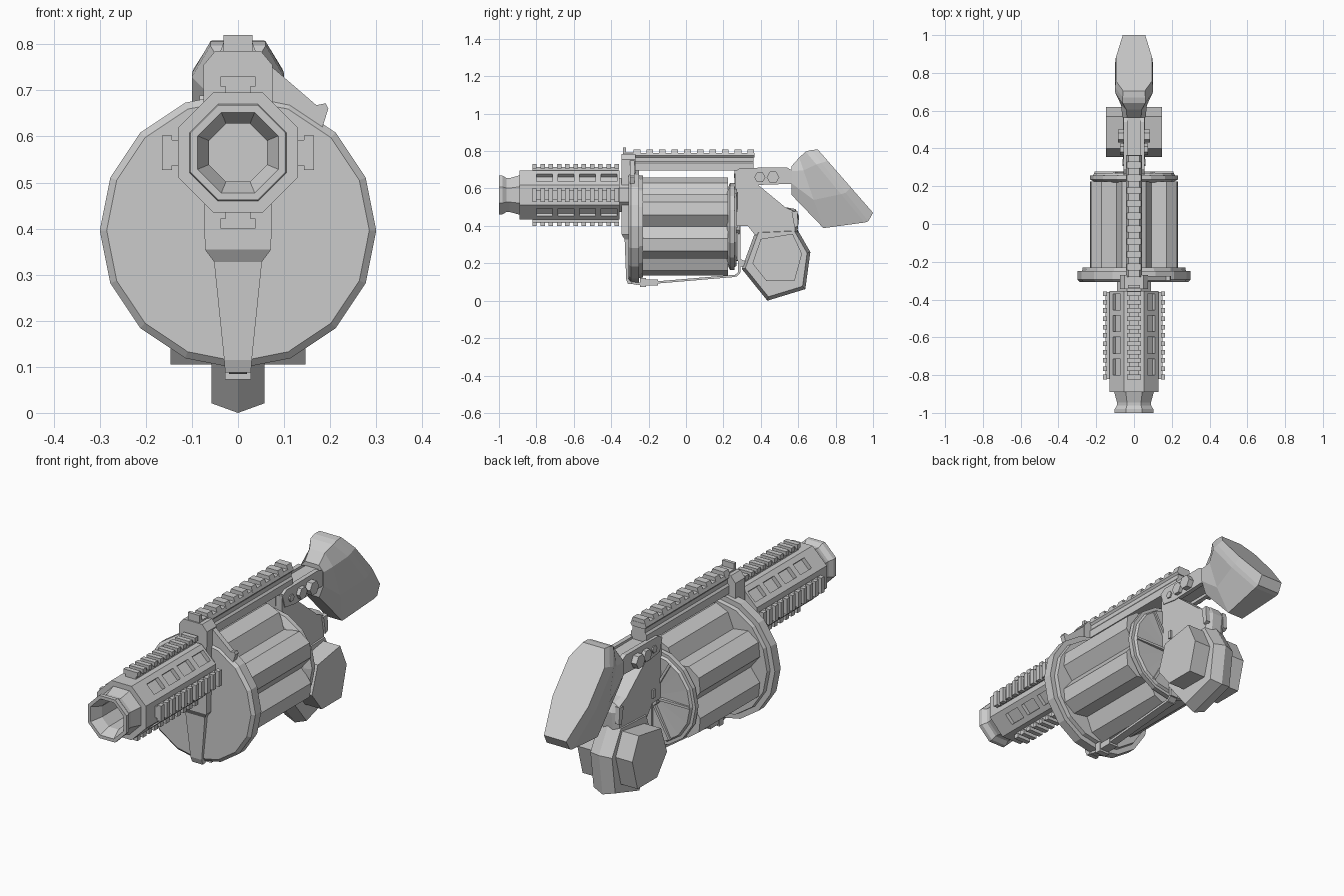
import bpy, bmesh
from math import sin, cos, pi, radians, hypot
from mathutils import Vector, Matrix

if "Cube" in bpy.data.objects:
    bpy.data.objects.remove(bpy.data.objects["Cube"])

BARREL_Z, DRUM_Z = 0.565, 0.396


def finish(name, bm):
    bmesh.ops.recalc_face_normals(bm, faces=bm.faces)
    me = bpy.data.meshes.new(name)
    bm.to_mesh(me)
    bm.free()
    ob = bpy.data.objects.new(name, me)
    bpy.context.collection.objects.link(ob)
    return ob


def loft(name, rings):
    """Skin equal-length rings of points and cap both ends."""
    bm = bmesh.new()
    vs = [[bm.verts.new(p) for p in r] for r in rings]
    n = len(vs[0])
    for a, b in zip(vs, vs[1:]):
        for i in range(n):
            j = (i + 1) % n
            bm.faces.new((a[i], a[j], b[j], b[i]))
    bm.faces.new(vs[0])
    bm.faces.new(vs[-1])
    return finish(name, bm)


def side_prism(name, pts, x0, x1):
    return loft(name, [[(x, y, z) for y, z in pts] for x in (x0, x1)])


def front_prism(name, pts, y0, y1):
    return loft(name, [[(x, y, z) for x, z in pts] for y in (y0, y1)])


def lathe(name, profile, z, sides, turn=0.0):
    """Rings of (y, radius) around a y-parallel axis."""
    return loft(name, [[(r * cos(2 * pi * i / sides + turn), y, z + r * sin(2 * pi * i / sides + turn))
                        for i in range(sides)] for y, r in profile])


def boxes(name, items):
    """Items: (centre, size, turn about y, pivot z); all in one mesh."""
    bm = bmesh.new()
    for c, s, turn, pz in items:
        m = (Matrix.Translation((0, 0, pz)) @ Matrix.Rotation(turn, 4, 'Y')
             @ Matrix.Translation(c) @ Matrix.Diagonal((*s, 1)))
        bmesh.ops.create_cube(bm, size=1, matrix=m)
    return finish(name, bm)


def box(name, x0, x1, y0, y1, z0, z1):
    return boxes(name, [(((x0 + x1) / 2, (y0 + y1) / 2, (z0 + z1) / 2), (x1 - x0, y1 - y0, z1 - z0), 0, 0)])


def strip(name, path, half_w, t):
    """Thin strap following (y, z) points."""
    for k, (a, b) in enumerate(zip(path, path[1:])):
        l = hypot(b[0] - a[0], b[1] - a[1])
        ny, nz = -(b[1] - a[1]) / l * t / 2, (b[0] - a[0]) / l * t / 2
        side_prism(f"{name}_{k}", [(a[0] + ny, a[1] + nz), (b[0] + ny, b[1] + nz),
                                   (b[0] - ny, b[1] - nz), (a[0] - ny, a[1] - nz)], -half_w, half_w)


# octagonal barrel, handguard and bore
k8 = 1 / cos(pi / 8)
guard = lathe("barrel_handguard", [(y, a * k8) for y, a in [
    (-0.29, 0.09), (-0.355, 0.09), (-0.355, 0.13), (-0.89, 0.13), (-0.89, 0.105), (-0.945, 0.09),
    (-0.96, 0.09), (-0.98, 0.103), (-1.0, 0.103), (-1.0, 0.0875), (-0.95, 0.063), (-0.6, 0.063)]],
    BARREL_Z, 8, pi / 8)

# vent windows on the diagonal faces
cutter = boxes("vent_cutter", [((0, -0.757 + 0.115 * i, 0.13), (0.056, 0.085, 0.04), radians(45 + 90 * q), BARREL_Z)
                               for q in range(4) for i in range(4)])
cutter.hide_render = True
cutter.display_type = 'WIRE'
mod = guard.modifiers.new("vents", 'BOOLEAN')
mod.object = cutter
mod.operation = 'DIFFERENCE'
mod.solver = 'EXACT'

# four handguard rails
items = []
for q in range(4):
    turn = radians(90 * q)
    items.append(((0, -0.59, 0.138), (0.055, 0.46, 0.024), turn, BARREL_Z))
    items += [((0, -0.81 + 0.044 * i, 0.154), (0.075, 0.024, 0.022), turn, BARREL_Z) for i in range(11)]
boxes("handguard_rails", items)

# top beam and rail
front_prism("top_beam", [(-0.042, 0.697), (0.042, 0.697), (0.042, 0.735), (0.034, 0.745), (0.034, 0.765),
                         (-0.034, 0.765), (-0.034, 0.745), (-0.042, 0.735)], -0.31, 0.36)
front_prism("top_rail_base", [(-0.034, 0.765), (0.034, 0.765), (0.042, 0.775), (0.036, 0.79),
                              (-0.036, 0.79), (-0.042, 0.775)], -0.28, 0.365)
for i in range(10):
    y = -0.28 + 0.0675 * i
    front_prism(f"top_rail_tooth_{i}", [(-0.042, 0.775), (0.042, 0.775), (0.03, 0.808), (-0.03, 0.808)], y, y + 0.036)
box("front_sight", -0.032, 0.032, -0.338, -0.322, 0.77, 0.82)
box("front_sight_foot", -0.032, 0.032, -0.338, -0.28, 0.77, 0.792)

# front bracket with tapered leg
front_prism("front_bracket", [(-0.05, 0.785), (0.05, 0.785), (0.075, 0.755), (0.072, 0.355),
                              (-0.072, 0.355), (-0.075, 0.755)], -0.345, -0.27)
loft("front_leg", [[(-w, y, z), (w, y, z), (w, -0.29, z), (-w, -0.29, z)] for w, y, z in
                   [(0.072, -0.345, 0.355), (0.052, -0.328, 0.328), (0.03, -0.32, 0.115), (0.028, -0.31, 0.088)]])

# side release fin
front_prism("release_fin", [(0.06, 0.76), (0.075, 0.75), (0.17, 0.668), (0.19, 0.672), (0.196, 0.66),
                            (0.18, 0.61), (0.06, 0.6)], -0.3, -0.275)

# front drum plate
lathe("front_plate", [(-0.308, 0.285), (-0.295, 0.3), (-0.25, 0.3), (-0.25, 0.275), (-0.23, 0.272)], DRUM_Z, 16)

# fluted six-chamber drum
drum = [(r * cos(radians(a + 60 * k)), DRUM_Z + r * sin(radians(a + 60 * k)))
        for k in range(6) for a, r in [(0, 0.185), (15, 0.242), (30, 0.262), (45, 0.242)]]
front_prism("drum", drum, -0.24, 0.225)

# rear plate with ribs
lathe("rear_plate", [(0.22, 0.2), (0.235, 0.232), (0.258, 0.232), (0.258, 0.217), (0.27, 0.21), (0.262, 0.04)],
      DRUM_Z, 16)
boxes("rear_plate_ribs", [((0, 0.266, 0.12), (0.012, 0.022, 0.18), radians(30 + 60 * k), DRUM_Z) for k in range(6)])
lathe("rear_hub", [(0.25, 0.05), (0.285, 0.045)], DRUM_Z, 8, pi / 8)

# lower strap and clip
strip("lower_strap", [(0.262, 0.68), (0.285, 0.4), (0.285, 0.15), (0.265, 0.133), (-0.15, 0.098),
                      (-0.26, 0.09), (-0.31, 0.1)], 0.02, 0.012)
box("strap_clip", -0.028, 0.028, -0.245, -0.215, 0.072, 0.122)
box("strap_clip_tab", -0.024, 0.024, -0.215, -0.15, 0.082, 0.112)

# rear frame, pistol grip and trigger
loft("rear_frame", [[(x, y, z) for y, z in [(0.26, 0.70), (0.36, 0.64), (0.53, 0.5), (0.585, 0.49 - d),
                                            (0.605 - d, 0.45), (0.595 - d, 0.36), (0.37, 0.35), (0.33, 0.4),
                                            (0.27, 0.4)]]
                    for x, d in [(-0.052, 0.015), (-0.025, 0), (0.025, 0), (0.052, 0.015)]])
grip = [(0.375, 0.38), (0.59, 0.39), (0.665, 0.26), (0.638, 0.062), (0.435, 0.0), (0.298, 0.17)]
loft("pistol_grip", [[(x, 0.49 + (y - 0.49) * s, 0.21 + (z - 0.21) * s) for y, z in grip]
                     for x, s in [(-0.058, 0.9), (0, 1), (0.058, 0.9)]])
side_prism("grip_hex_block", [(0.355, 0.2), (0.40, 0.33), (0.57, 0.358), (0.62, 0.25), (0.58, 0.105),
                              (0.43, 0.105)], -0.147, 0.147)
side_prism("trigger", [(0.285, 0.225), (0.32, 0.21), (0.315, 0.185), (0.29, 0.18)], -0.015, 0.015)
for s in (-1, 1):
    box(f"selector_{s}", min(s * 0.05, s * 0.06), max(s * 0.05, s * 0.06), 0.32, 0.336, 0.425, 0.465)
    side_prism(f"safety_lever_{s}", [(0.565, 0.475), (0.595, 0.48), (0.6, 0.4), (0.58, 0.39)], s * 0.04, s * 0.062)

# hinge arm plates, core and bolts
arm = [(0.26, 0.69), (0.29, 0.71), (0.54, 0.712), (0.57, 0.695), (0.57, 0.625), (0.36, 0.618), (0.28, 0.63)]
for s in (-1, 1):
    side_prism(f"hinge_plate_{s}", arm, s * 0.034, s * 0.056)
    for y, r, x in [(0.325, 0.018, 0.062), (0.395, 0.03, 0.074), (0.465, 0.034, 0.084)]:
        hexagon = [(y + r * cos(pi / 3 * i), 0.66 + r * sin(pi / 3 * i)) for i in range(6)]
        side_prism(f"hinge_bolt_{s}_{y}", hexagon, s * 0.05, s * x)
box("hinge_core", -0.036, 0.036, 0.26, 0.58, 0.635, 0.7)


# shoulder stock: chamfered rings between top and bottom (y, z) points
def stock_ring(top, bottom, w, ch=0.18):
    t, b = Vector((0, *top)), Vector((0, *bottom))
    outline = [(-0.6, 0), (0.6, 0), (1, ch), (1, 0.6), (0.62, 1), (-0.62, 1), (-1, 0.6), (-1, ch)]
    return [t.lerp(b, f) + Vector((x * w, 0, 0)) for x, f in outline]


loft("shoulder_stock", [stock_ring((0.565, 0.72), (0.565, 0.565), 0.062),
                        stock_ring((0.605, 0.765), (0.735, 0.388), 0.068),
                        stock_ring((0.64, 0.797), (0.955, 0.418), 0.1),
                        stock_ring((0.67, 0.806), (0.975, 0.425), 0.1),
                        stock_ring((0.705, 0.808), (1.0, 0.47), 0.096)])
